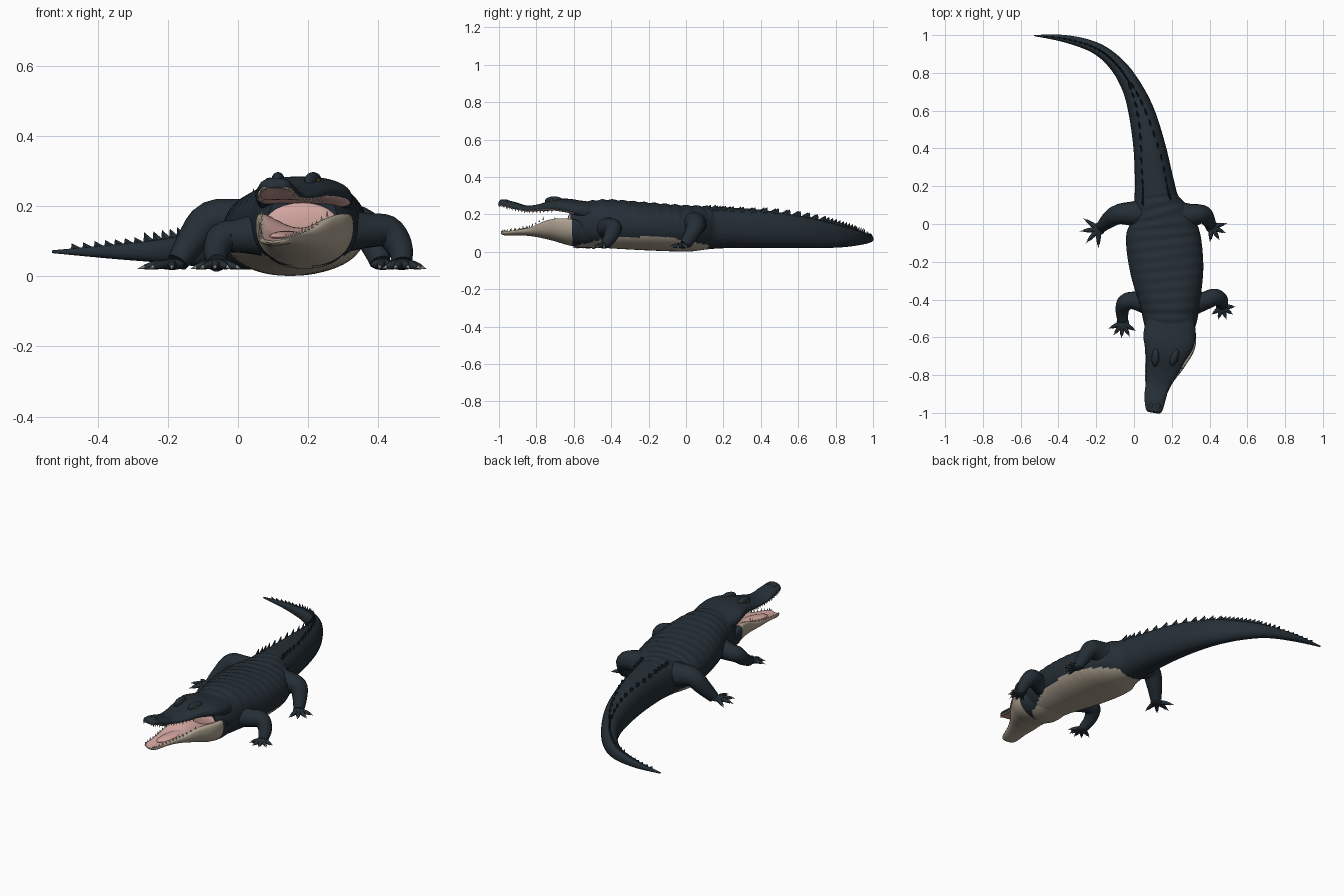
import bpy, bmesh, math
from mathutils import Vector, Matrix

if "Cube" in bpy.data.objects:
    bpy.data.objects.remove(bpy.data.objects["Cube"])


def material(name, rgb):
    m = bpy.data.materials.new(name)
    m.use_nodes = True
    m.diffuse_color = (*rgb, 1)
    bsdf = next(n for n in m.node_tree.nodes if n.type == 'BSDF_PRINCIPLED')
    bsdf.inputs["Base Color"].default_value = (*rgb, 1)
    bsdf.inputs["Roughness"].default_value = 0.7
    return m


HIDE = material("dark slate hide", (.018, .028, .037))
CREAM = material("cream belly", (.42, .36, .28))
PINK = material("pink mouth", (.65, .38, .35))
IVORY = material("ivory teeth", (.55, .49, .4))
EYE = material("dark amber eye", (.06, .045, .012))


def finish(bm, name, mats, rule=None, angle=50):
    bmesh.ops.recalc_face_normals(bm, faces=bm.faces)
    bm.normal_update()
    if rule:
        for f in bm.faces:
            f.material_index = rule(f.calc_center_median(), f.normal)
    me = bpy.data.meshes.new(name)
    bm.to_mesh(me)
    bm.free()
    ob = bpy.data.objects.new(name, me)
    bpy.context.collection.objects.link(ob)
    for m in mats:
        me.materials.append(m)
    bpy.ops.object.select_all(action='DESELECT')
    ob.select_set(True)
    bpy.context.view_layer.objects.active = ob
    bpy.ops.object.shade_smooth_by_angle(angle=math.radians(angle))


def dense(keys, steps):
    """Catmull-Rom interpolation of section rows."""
    out = []
    for i in range(len(keys) - 1):
        a, b = keys[max(i - 1, 0)], keys[i]
        c, d = keys[i + 1], keys[min(i + 2, len(keys) - 1)]
        for k in range(steps):
            t = k / steps
            out.append([q + .5 * t * (r - p + t * (2 * p - 5 * q + 4 * r - s + t * (3 * (q - r) + s - p)))
                        for p, q, r, s in zip(a, b, c, d)])
    return out + [list(keys[-1])]


def tangents(pts):
    return [(pts[min(i + 1, len(pts) - 1)] - pts[max(i - 1, 0)]).normalized() for i in range(len(pts))]


def skin(bm, rings):
    rows = [[bm.verts.new(p) for p in ring] for ring in rings]
    n = len(rows[0])
    for a, b in zip(rows, rows[1:]):
        for j in range(n):
            bm.faces.new((a[j], a[(j + 1) % n], b[(j + 1) % n], b[j]))
    bm.faces.new(rows[0])
    bm.faces.new(rows[-1])


POWER = 2.25


def across(row, side, u, way=1, dish=0):
    """Point on a section's upper (way 1) or lower (way -1) surface at u of its half width."""
    x, y, zb, zt, hw = row
    h = (zt - zb) / 2
    z = h * max(0, 1 - abs(u) ** POWER) ** (1 / POWER) - dish * h * (1 - u * u)
    return Vector((x, y, (zb + zt) / 2 + way * z)) + side * hw * u


def sides(rows):
    return [Vector((-t.y, t.x, 0)) for t in tangents([Vector((r[0], r[1], 0)) for r in rows])]


def loft(rows, name, mats, rule, dish=0, hollow=1, n=64):
    """Skin through sections, with the surface on the hollow side dished in."""
    bm = bmesh.new()
    rings = []
    for row, s in zip(rows, sides(rows)):
        ring = []
        for j in range(n):
            u = math.cos(2 * math.pi * j / n)
            way = 1 if j <= n // 2 else -1
            ring.append(across(row, s, math.copysign(abs(u) ** .85, u), way, dish if way == hollow else 0))
        rings.append(ring)
    skin(bm, rings)
    finish(bm, name, mats, rule)


def tube(bm, keys, steps=4, n=14):
    rows = dense(keys, steps)
    pts = [Vector(r[:3]) for r in rows]
    tans = tangents(pts)
    ref, rings = tans[0].orthogonal().normalized(), []
    for i, (p, t) in enumerate(zip(pts, tans)):
        if i:
            ref = tans[i - 1].rotation_difference(t) @ ref
        other = t.cross(ref)
        rings.append([p + rows[i][3] * (ref * math.cos(a) + other * math.sin(a))
                      for a in (2 * math.pi * j / n for j in range(n))])
    skin(bm, rings)


def ball(bm, loc, scale, heading=0):
    m = Matrix.Translation(loc) @ Matrix.Rotation(heading, 4, 'Z') @ Matrix.Diagonal((*scale, 1))
    bmesh.ops.create_uvsphere(bm, u_segments=20, v_segments=12, radius=1, matrix=m)


def spike(bm, base, tip, r):
    d = Vector(tip) - Vector(base)
    m = Matrix.Translation(Vector(base) + d / 2) @ d.to_track_quat('Z', 'Y').to_matrix().to_4x4()
    bmesh.ops.create_cone(bm, cap_ends=True, segments=6, radius1=r, radius2=0, depth=d.length, matrix=m)


def fin(bm, p, along, side, length, height, width):
    """Plate leaning towards the tail."""
    down = Vector((0, 0, -.008))
    base = [bm.verts.new(p + down + o) for o in
            (-along * length, side * width, along * length, -side * width)]
    tip = bm.verts.new(p + along * length * .85 + Vector((0, 0, height)))
    bm.faces.new(base)
    for i in range(4):
        bm.faces.new((base[i], base[(i + 1) % 4], tip))


# Body and tail: x, y, bottom, top, half width
body = dense([(.185, -.61, .04, .25, .10), (.19, -.54, .03, .268, .135), (.19, -.42, .02, .28, .16),
              (.175, -.25, .01, .268, .193), (.155, -.08, .003, .254, .198), (.145, .02, .002, .248, .172),
              (.12, .12, .014, .244, .122), (.108, .22, .02, .238, .104), (.083, .4, .02, .225, .086),
              (.043, .58, .02, .198, .07), (-.01, .72, .02, .168, .053), (-.088, .84, .025, .135, .041),
              (-.2, .93, .037, .108, .031), (-.36, .98, .05, .09, .02), (-.53, .998, .066, .074, .003)], 12)
# Transverse ridges of the back armour
for row in body:
    if -.52 < row[1] < .16:
        row[3] += .003 * math.cos(2 * math.pi * row[1] / .056)


def belly_rule(c, n):
    limit = .08 - .25 * max(0, -.4 - c.y) - .2 * max(0, c.y + .1)
    return int(c.y < .12 and c.z < limit and n.z < 0)


loft(body, "body_and_tail", [HIDE, CREAM], belly_rule)

# Tail crest: two rows merging into one
crest = bmesh.new()
for i, (row, s) in enumerate(zip(body[::2], sides(body)[::2])):
    along = Vector((s.y, -s.x, 0))
    y = row[1]
    if .1 < y < .73 and i % 2 == 0 or y >= .73 and row[0] > -.48:
        spread = min(.6, .75 * (.85 - y) / .65)
        for u in ((-spread, spread) if y < .73 else (0,)):
            fin(crest, across(row, s, u), along, s, .032 if y < .9 else .022,
                .024 if row[0] > -.25 else .013, .008)
finish(crest, "tail_crest", [HIDE], angle=20)

# Jaws
upper = dense([(.105, -1, .248, .262, .02), (.107, -.985, .236, .28, .043), (.112, -.92, .216, .268, .057),
               (.125, -.85, .207, .248, .064), (.145, -.78, .204, .256, .085), (.166, -.7, .2, .28, .108),
               (.182, -.63, .185, .284, .134), (.19, -.56, .16, .274, .136), (.19, -.48, .14, .265, .12)], 8)
loft(upper, "upper_jaw", [HIDE, PINK], lambda c, n: int(n.z < -.6 and c.y < -.6), .6, -1)
# The lower jaw climbs to the upper one at the corners of the mouth
lower = dense([(.10, -.985, .095, .108, .022), (.104, -.965, .088, .12, .044), (.12, -.88, .088, .137, .06),
               (.138, -.8, .08, .165, .083), (.168, -.71, .06, .23, .114), (.188, -.63, .036, .256, .138),
               (.19, -.56, .022, .235, .133), (.19, -.45, .025, .12, .1)], 8)


def jaw_rule(c, n):
    row = min(lower, key=lambda r: abs(r[1] - c.y))
    if c.y > -.605:
        return 0 if c.z < .08 + .25 * (c.y + .4) else 2
    return int(n.z > .1 and abs(c.x - row[0]) < .8 * row[4])


loft(lower, "lower_jaw", [CREAM, PINK, HIDE], jaw_rule, 1.1)

mouth = bmesh.new()
ball(mouth, (.14, -.79, .112), (.042, .13, .018), -.25)
ball(mouth, (.182, -.615, .15), (.105, .02, .06))
finish(mouth, "tongue_and_throat", [PINK])

# Teeth along both jaw rims
teeth = bmesh.new()
for rows, way in ((upper[::2], -1), (lower[::2], 1)):
    for i, (row, s) in enumerate(zip(rows, sides(rows))):
        if i > 1 and row[1] < -.72:
            for u in (-.92, .92):
                p = across(row, s, u, way)
                size = .014 if i % 3 == 0 else .009
                spike(teeth, p - Vector((0, 0, way * .004)), p + Vector((0, 0, way * size)), .0045)
finish(teeth, "teeth", [IVORY], angle=40)

# Brows, eyes and nostrils
brows, eyes = bmesh.new(), bmesh.new()
for sx in (-1, 1):
    ball(brows, (.164 + sx * .05, -.705, .27), (.02, .05, .027), -.2 - sx * .15)
    ball(brows, (.108 + sx * .018, -.965, .271), (.014, .018, .01))
    ball(eyes, (.163 + sx * .063, -.715, .268), (.011, .015, .013))
finish(brows, "brow_and_nostril_bumps", [HIDE])
finish(eyes, "eyes", [EYE])

# Legs: path with radius, foot centre, toe heading, fan, toe reach, toe count
LEGS = {
    "front_left": ([(.28, -.43, .13, .07), (.365, -.41, .13, .05), (.425, -.388, .128, .046),
                    (.46, -.402, .085, .038), (.468, -.43, .04, .028)], (.467, -.438), -72, 72, .068, 5),
    "front_right": ([(.08, -.42, .12, .065), (.0, -.405, .115, .048), (-.045, -.415, .108, .045),
                     (-.062, -.455, .07, .036), (-.06, -.51, .038, .028)], (-.06, -.525), -95, 65, .078, 5),
    "hind_left": ([(.18, .05, .14, .08), (.29, .045, .15, .064), (.36, .052, .14, .05),
                   (.388, .028, .09, .04), (.405, -.005, .04, .03)], (.412, -.015), -42, 55, .08, 4),
    "hind_right": ([(.10, .06, .14, .08), (0, .055, .155, .066), (-.08, .052, .16, .054),
                    (-.128, .025, .105, .045), (-.172, -.014, .04, .031)], (-.187, -.027), 207, 62, .098, 4),
}
for name, (path, (fx, fy), heading, fan, reach, count) in LEGS.items():
    leg, claws = bmesh.new(), bmesh.new()
    tube(leg, path)
    turn = math.radians(heading)
    foot = Vector((fx, fy, .034))
    ball(leg, foot, (.036, .033, .016), turn)
    for k in range(count):
        a = turn + math.radians(fan) * (2 * k / (count - 1) - 1)
        d = Vector((math.cos(a), math.sin(a), 0))
        spots = [foot + d * reach * f for f in (.15, .5, .82)]
        tube(leg, [(p.x, p.y, p.z - dz, r) for p, dz, r in zip(spots, (0, .002, .008), (.014, .012, .007))], 3, 8)
        spike(claws, spots[2] - Vector((0, 0, .007)), foot + d * reach * 1.05 - Vector((0, 0, .014)), .0055)
    finish(leg, name + "_leg", [HIDE])
    finish(claws, name + "_claws", [IVORY])
